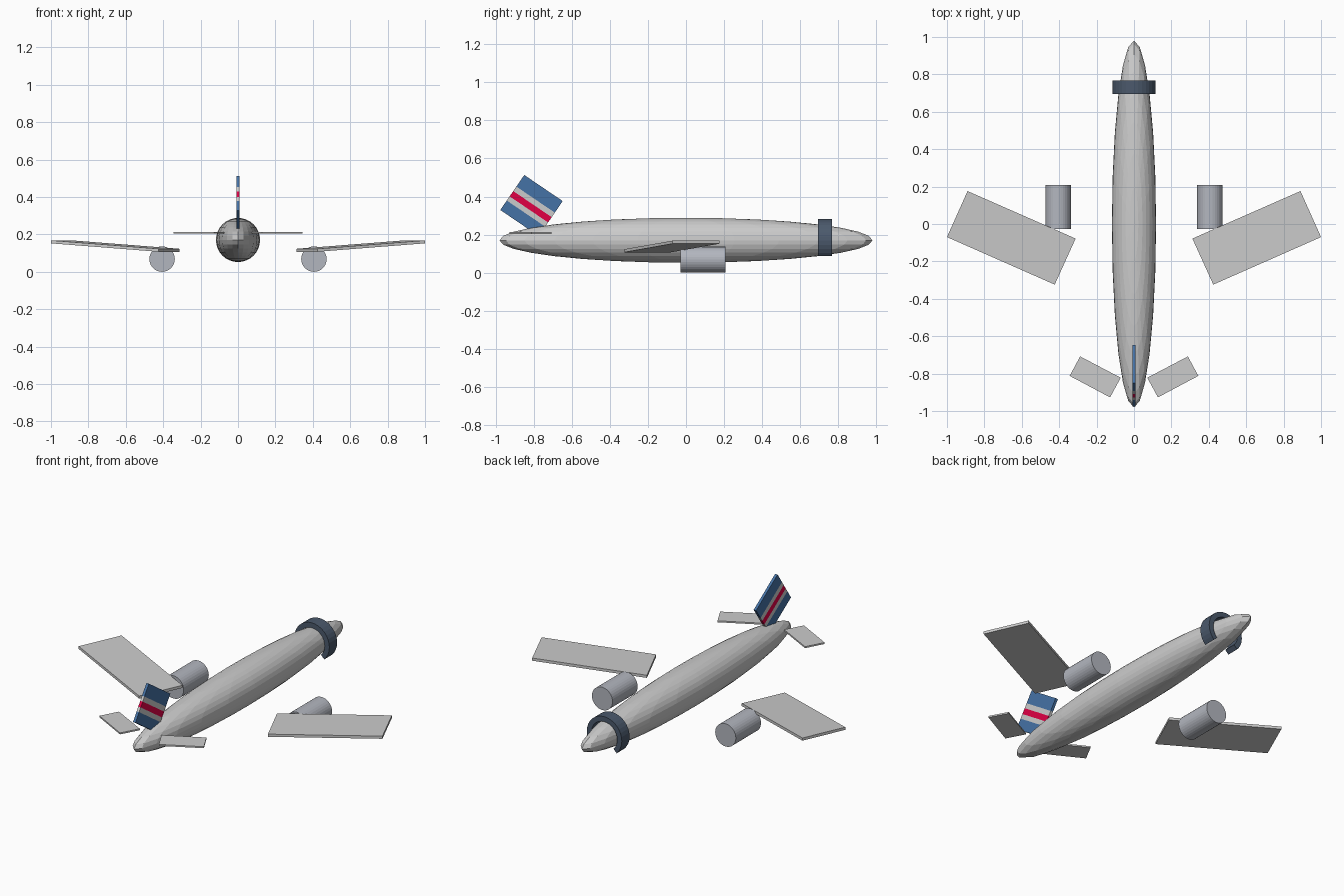
import bpy, bmesh
from math import sin, cos, pi, radians
from mathutils import Vector

if "Cube" in bpy.data.objects:
    bpy.data.objects.remove(bpy.data.objects["Cube"])


def material(name, rgb):
    m = bpy.data.materials.new(name)
    m.diffuse_color = (*rgb, 1)
    m.use_nodes = True
    m.node_tree.nodes["Principled BSDF"].inputs["Base Color"].default_value = m.diffuse_color
    return m


BLUE = material("blue", (0.06, 0.17, 0.38))
RED = material("red", (0.75, 0.0, 0.06))
SLATE = material("slate", (0.07, 0.1, 0.15))
SILVER = material("silver", (0.45, 0.47, 0.52))


def prism(name, outline, offset, mat=None):
    """Solid made by sweeping a closed outline along an offset."""
    bm = bmesh.new()
    face = bm.faces.new([bm.verts.new(p) for p in outline])
    swept = bmesh.ops.extrude_face_region(bm, geom=[face])["geom"]
    bmesh.ops.translate(bm, vec=offset,
                        verts=[v for v in swept if isinstance(v, bmesh.types.BMVert)])
    bmesh.ops.recalc_face_normals(bm, faces=bm.faces)
    mesh = bpy.data.meshes.new(name)
    bm.to_mesh(mesh)
    bm.free()
    ob = bpy.data.objects.new(name, mesh)
    bpy.context.collection.objects.link(ob)
    if mat:
        mesh.materials.append(mat)
    return ob


# Fuselage: stretched faceted sphere
bpy.ops.mesh.primitive_uv_sphere_add(segments=24, ring_count=16, location=(0, 0, 0.17))
body = bpy.context.object
body.name = "fuselage"
body.scale = (0.118, 0.98, 0.118)

# Cockpit window band: three-quarter ring, open underneath
N = 24
angles = [radians(-45 + 270 * i / N) for i in range(N + 1)]
ring = [(0.115 * cos(a), 0.695, 0.168 + 0.115 * sin(a)) for a in angles]
ring += [(0.085 * cos(a), 0.695, 0.168 + 0.085 * sin(a)) for a in reversed(angles)]
prism("cockpit_window", ring, (0, 0.073, 0), SLATE)

for side, s in (("left", -1), ("right", 1)):
    # Wing: swept plate rising towards the tip
    prism(side + "_wing",
          [(s * 0.312, -0.078, 0.107), (s * 0.424, -0.324, 0.107),
           (s * 1.0, -0.07, 0.152), (s * 0.89, 0.176, 0.152)], (0, 0, 0.016))
    # Tailplane
    prism(side + "_tailplane",
          [(s * 0.071, -0.822, 0.204), (s * 0.128, -0.927, 0.204),
           (s * 0.344, -0.812, 0.204), (s * 0.288, -0.708, 0.204)], (0, 0, 0.009))
    # Engine
    bpy.ops.mesh.primitive_cylinder_add(vertices=32, radius=0.068, depth=0.236,
                                        location=(s * 0.406, 0.09, 0.068),
                                        rotation=(pi / 2, 0, 0))
    engine = bpy.context.object
    engine.name = side + "_engine"
    engine.data.materials.append(SILVER)

# Fin: stacked bands from the top edge down
back, front = Vector((-0.008, -0.85, 0.513)), Vector((-0.008, -0.648, 0.376))
down = Vector((0, -0.126, -0.184))
bands = [("fin_top", 0, 0.33, BLUE), ("upper_pale_stripe", 0.33, 0.46, None),
         ("red_stripe", 0.46, 0.61, RED), ("lower_pale_stripe", 0.61, 0.73, None),
         ("fin_base", 0.73, 1, BLUE)]
for name, t0, t1, mat in bands:
    prism(name, [back + down * t0, front + down * t0,
                 front + down * t1, back + down * t1], (0.016, 0, 0), mat)
